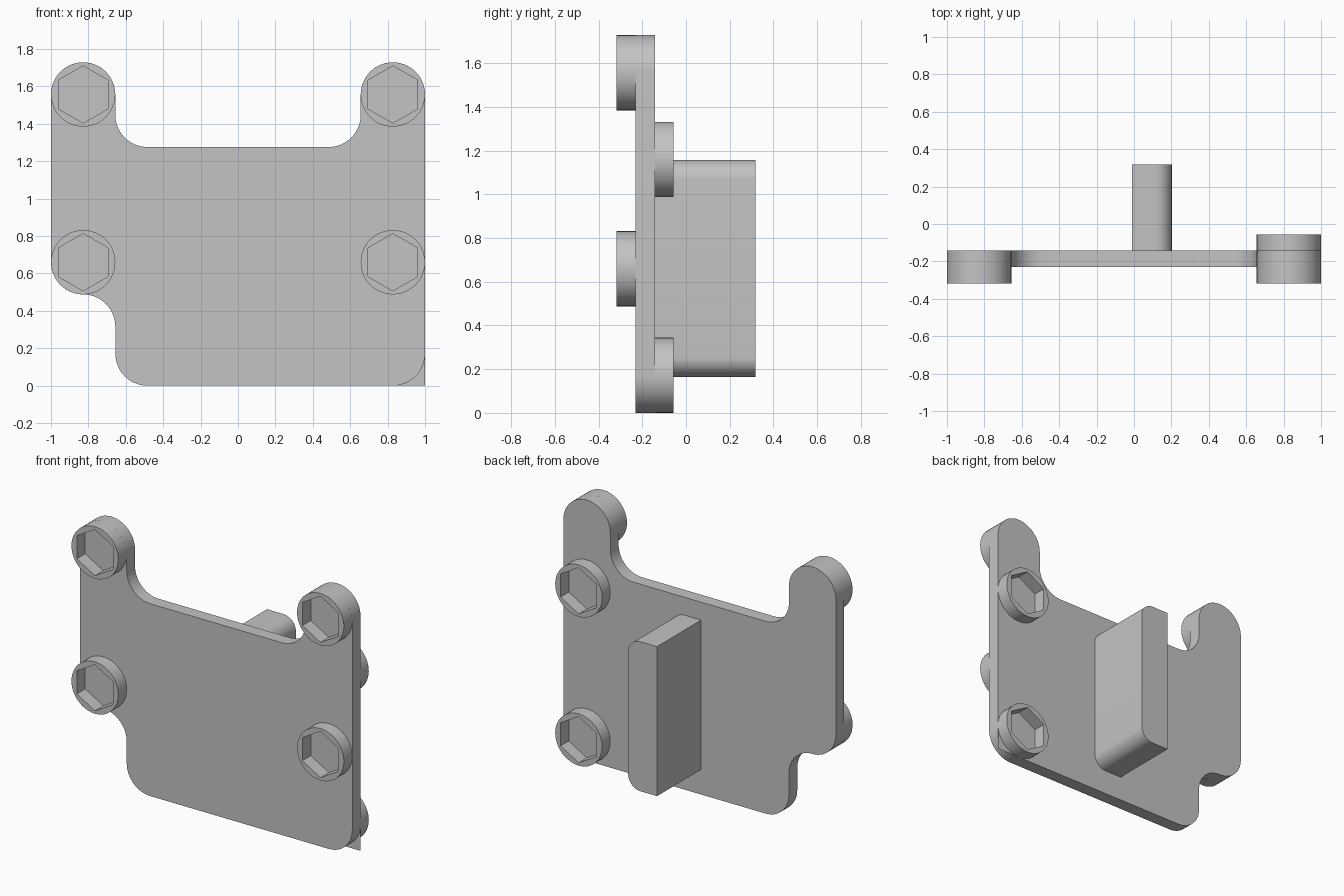
import bpy
import bmesh
from math import cos, sin, pi, radians

if "Cube" in bpy.data.objects:
    bpy.data.objects.remove(bpy.data.objects["Cube"])

R = 0.172                      # common corner / boss radius
FRONT, BACK = -0.23, -0.143    # plate faces
EDGE = 0.828                   # boss centre distance from the middle

grey = bpy.data.materials.new("light_grey")
grey.diffuse_color = (0.55, 0.55, 0.55, 1)
grey.use_nodes = True
grey.node_tree.nodes["Principled BSDF"].inputs["Base Color"].default_value = grey.diffuse_color


def arc(cx, cz, a0, a1, r=R, n=14):
    """Points of an arc in the xz plane, angles in degrees."""
    return [(cx + r * cos(radians(a0 + (a1 - a0) * i / n)),
             cz + r * sin(radians(a0 + (a1 - a0) * i / n))) for i in range(n + 1)]


def finish(name, bm, fix_normals=True):
    if fix_normals:
        bmesh.ops.recalc_face_normals(bm, faces=bm.faces)
    mesh = bpy.data.meshes.new(name)
    bm.to_mesh(mesh)
    bm.free()
    mesh.materials.append(grey)
    obj = bpy.data.objects.new(name, mesh)
    bpy.context.collection.objects.link(obj)
    bpy.ops.object.select_all(action='DESELECT')
    obj.select_set(True)
    bpy.context.view_layer.objects.active = obj
    bpy.ops.object.shade_smooth_by_angle(angle=radians(30))
    return obj


def extrude_profile(name, pts, y0, y1):
    bm = bmesh.new()
    a = [bm.verts.new((x, y0, z)) for x, z in pts]
    b = [bm.verts.new((x, y1, z)) for x, z in pts]
    bm.faces.new(a)
    bm.faces.new(b[::-1])
    n = len(pts)
    for i in range(n):
        j = (i + 1) % n
        bm.faces.new((a[i], b[i], b[j], a[j]))
    return finish(name, bm)


def hex_boss(name, cx, cz, y_plate, y_end):
    """Round boss with a hexagonal socket reaching down to the plate."""
    bm = bmesh.new()
    n, apothem = 48, 0.1325
    rings = [[], [], [], []]   # outer base, outer rim, socket rim, socket base
    for i in range(n):
        t = 2 * pi * i / n
        off = (t + pi / 6) % (pi / 3) - pi / 6   # flats face sideways
        h = apothem / cos(off)
        for ring, (r, y) in zip(rings, ((R, y_plate), (R, y_end), (h, y_end), (h, y_plate))):
            ring.append(bm.verts.new((cx + r * cos(t), y, cz + r * sin(t))))
    for k in range(3):
        p, q = rings[k], rings[k + 1]
        for i in range(n):
            j = (i + 1) % n
            f = bm.faces.new((p[i], p[j], q[j], q[i]))
            if y_end > y_plate:
                f.normal_flip()
    return finish(name, bm, False)


# Main plate with two upper arms and a notched lower corner
outline = (arc(-EDGE, 0.66, 180, 270)
           + arc(-EDGE, 0.66 - 2 * R, 90, 0)[1:]
           + arc(-0.484, R, 180, 270)
           + arc(EDGE, R, 270, 360)
           + arc(EDGE, 1.557, 0, 180, n=28)
           + arc(0.484, 1.448, 0, -90)
           + arc(-0.484, 1.448, 270, 180)
           + arc(-EDGE, 1.557, 0, 180, n=28))
extrude_profile("plate", outline, FRONT, BACK)

# Socketed bosses: four on the front, two on the back
for side, sx in (("left", -1), ("right", 1)):
    for level, z in (("upper", 1.557), ("lower", 0.66)):
        hex_boss(f"front_boss_{level}_{side}", sx * EDGE, z, FRONT, -0.318)
for level, z in (("upper", 1.16), ("lower", R)):
    hex_boss(f"back_boss_{level}", EDGE, z, BACK, -0.057)

# Back fin with two rounded edges on its right side
fin = ([(-0.01, 0.165)] + arc(0.112, 0.255, 270, 360, 0.09)
       + arc(0.112, 1.067, 0, 90, 0.09) + [(-0.01, 1.157)])
extrude_profile("fin", fin, BACK, 0.318)

# Thin square corner flap, facing forward only
bm = bmesh.new()
flap = [(1.0, 0.0)] + arc(EDGE, R, 360, 270)
face = bm.faces.new([bm.verts.new((x, BACK, z)) for x, z in flap])
face.normal_update()
if face.normal.y > 0:
    face.normal_flip()
bmesh.ops.triangulate(bm, faces=bm.faces)
finish("corner_flap", bm, False)
